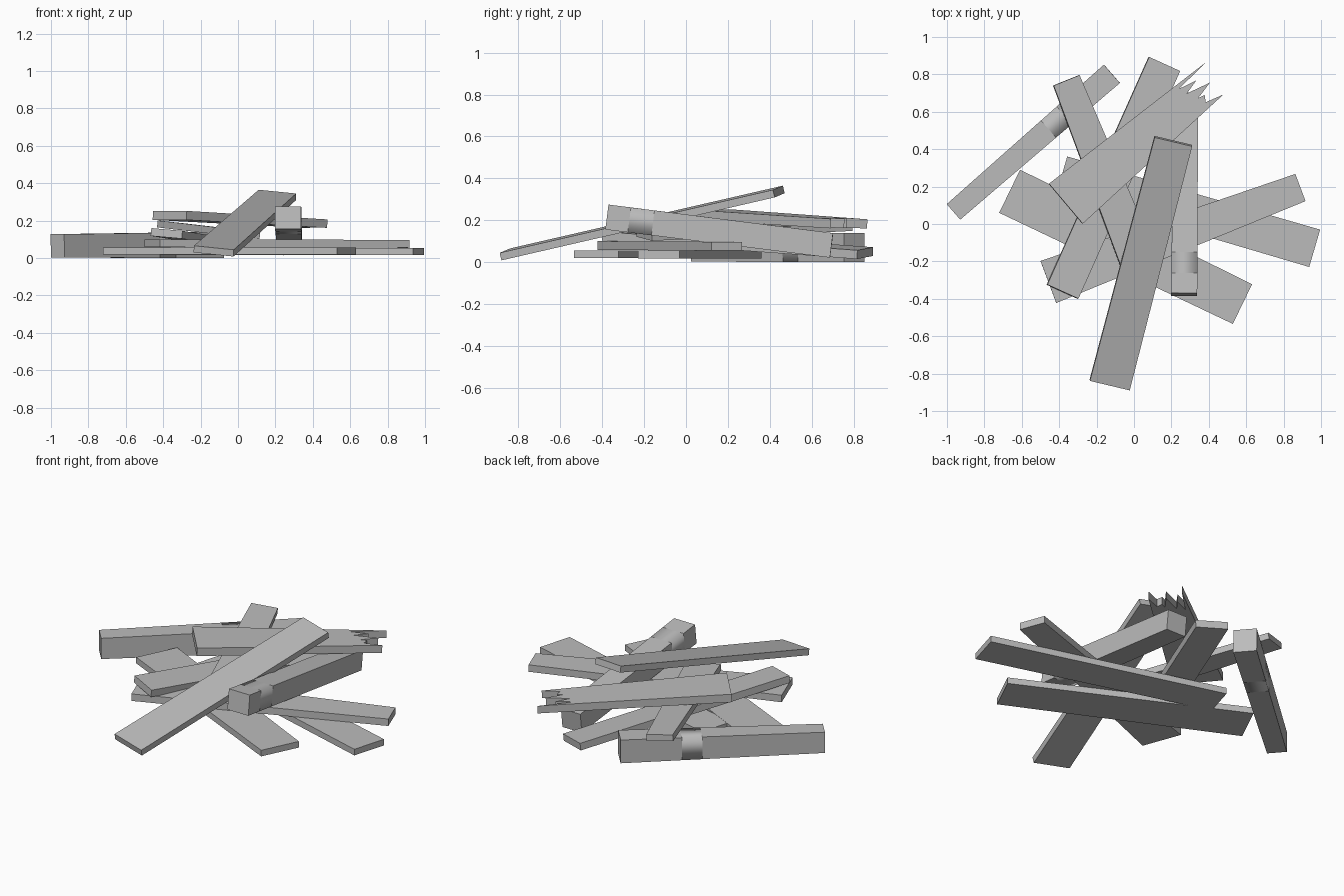
import bpy
import bmesh
from mathutils import Matrix, Vector

cube = bpy.data.objects.get("Cube")
if cube:
    bpy.data.objects.remove(cube, do_unlink=True)

# Single weathered grey for all the timber
grey = bpy.data.materials.new("weathered_grey")
grey.use_nodes = True
colour = (0.5, 0.5, 0.5, 1)
grey.diffuse_color = colour
grey.node_tree.nodes["Principled BSDF"].inputs["Base Color"].default_value = colour

SQUARE_END = [(1, 1), (1, -1)]


def board(name, start, end, widths, thickness, roll=0, tip=SQUARE_END, band=None):
    """Tapered board between two centre points.
    tip: far end outline as (fraction of length, fraction of half width).
    band: lengthwise range given a soft-shaded worn ring."""
    start, end = Vector(start), Vector(end)
    along = end - start
    length = along.length
    w0, w1 = widths
    t0, t1 = thickness

    # Outline, extruded to a slab
    outline = [(0, -w0 / 2), (0, w0 / 2)]
    outline += [(u * length, v * w1 / 2) for u, v in tip]
    bm = bmesh.new()
    base = bm.faces.new([bm.verts.new((x, y, -0.5)) for x, y in outline])
    top = bmesh.ops.extrude_face_region(bm, geom=[base])["geom"]
    for v in top:
        if isinstance(v, bmesh.types.BMVert):
            v.co.z = 0.5
    for v in bm.verts:
        v.co.z *= t0 + (t1 - t0) * v.co.x / length

    # Worn ring
    if band:
        for cut in band:
            bmesh.ops.bisect_plane(
                bm, geom=bm.verts[:] + bm.edges[:] + bm.faces[:],
                plane_co=(cut * length, 0, 0), plane_no=(1, 0, 0))
        for f in bm.faces:
            f.smooth = band[0] < f.calc_center_median().x / length < band[1]
    bmesh.ops.recalc_face_normals(bm, faces=bm.faces[:])

    # Lay the board along its direction
    x = along.normalized()
    y = Vector((0, 0, 1)).cross(x).normalized()
    turn = Matrix((x, y, x.cross(y))).transposed().to_4x4()
    bm.transform(Matrix.Translation(start) @ turn @ Matrix.Rotation(roll, 4, "X"))

    mesh = bpy.data.meshes.new(name)
    bm.to_mesh(mesh)
    bm.free()
    mesh.materials.append(grey)
    obj = bpy.data.objects.new(name, mesh)
    bpy.context.collection.objects.link(obj)
    return obj


THIN = (0.037, 0.037)
THICK = (0.042, 0.042)

# Square beams with worn rings
board("back_beam", (-0.965, 0.065, 0.065), (-0.118, 0.803, 0.07),
      (0.11, 0.13), (0.125, 0.14), band=(0.6, 0.7))
board("leaning_beam", (0.268, -0.377, 0.215), (0.278, 0.695, 0.08),
      (0.14, 0.13), (0.12, 0.118), band=(0.1, 0.205))

# Planks flat on the ground
board("ground_plank_front", (-0.665, 0.175, 0.037), (0.58, -0.428, 0.037),
      (0.256, 0.236), THIN)
board("ground_plank_back", (-0.385, 0.265, 0.036), (0.966, -0.13, 0.036),
      (0.2, 0.208), THIN)

# Stacked planks
board("cross_plank", (-0.458, -0.31, 0.079), (0.89, 0.195, 0.076),
      (0.24, 0.155), THICK)
board("sloping_plank", (0.162, 0.855, 0.043), (-0.382, -0.362, 0.132),
      (0.183, 0.183), THICK, roll=-0.08)
board("short_plank", (-0.362, 0.768, 0.175), (0.025, -0.2, 0.13),
      (0.15, 0.2), THIN, roll=-0.1)
board("top_plank", (-0.13, -0.86, 0.037), (0.21, 0.443, 0.337),
      (0.22, 0.207), THIN, roll=0.1)

# Snapped plank with a splintered end
splinters = [(1.02, 0.96), (0.825, 0.8), (0.92, 0.54), (0.84, 0.33), (0.967, -0.03),
             (0.87, -0.26), (0.905, -0.36), (0.885, -0.7), (0.98, -1)]
board("snapped_plank", (-0.365, 0.108, 0.228), (0.43, 0.78, 0.183),
      (0.28, 0.196), (0.048, 0.045), tip=splinters)
